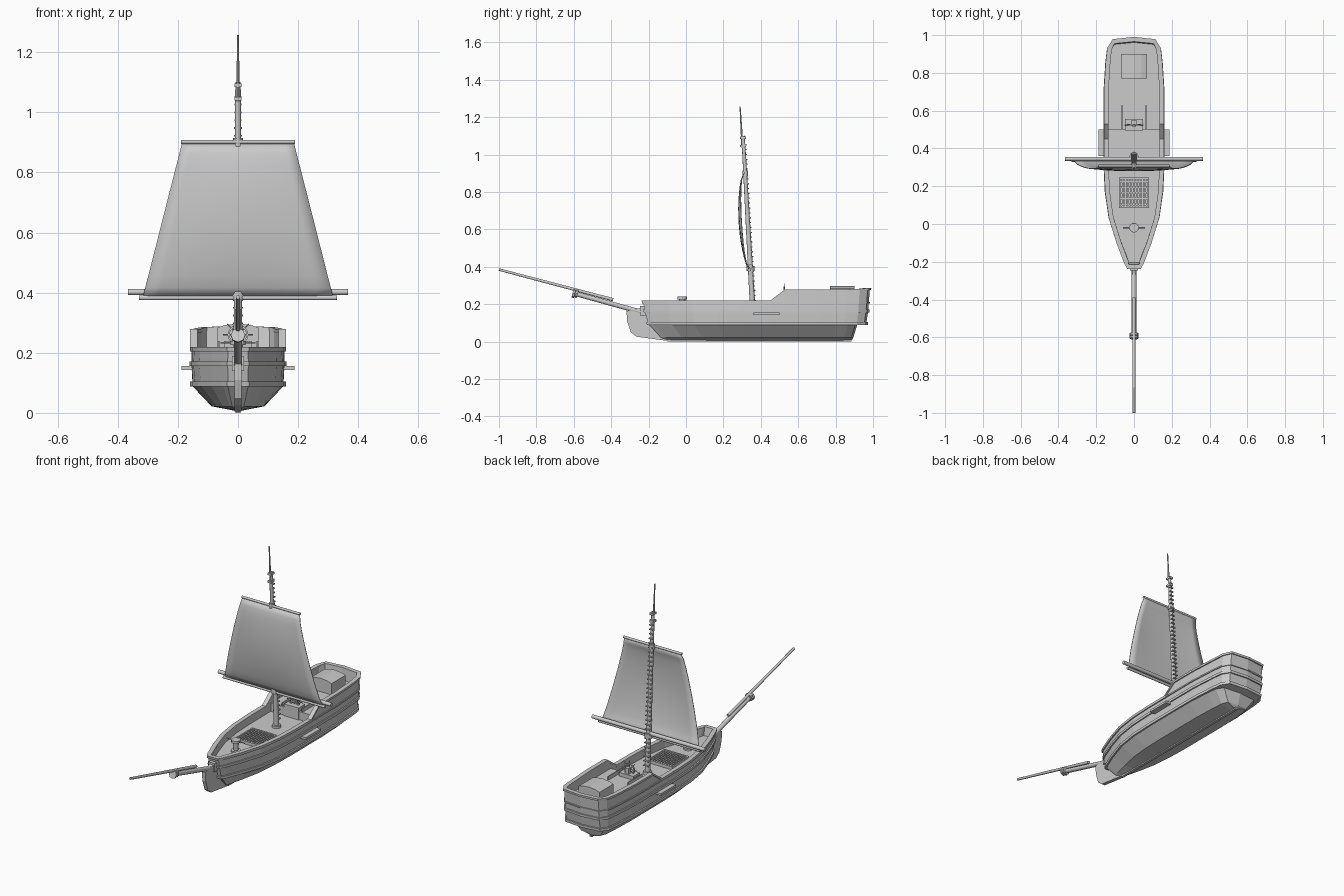
import bpy, bmesh, math
from mathutils import Vector

if "Cube" in bpy.data.objects:
    bpy.data.objects.remove(bpy.data.objects["Cube"])

HALF = [(.035, -.235), (.05, -.205), (.09, -.1), (.13, .03), (.15, .17), (.156, .3), (.157, .45),
        (.157, .53), (.157, .7), (.147, .86), (.139, .93), (.112, .975)]
PLAN = [Vector(p) for p in HALF] + [Vector((0, .987))] + [Vector((-x, y)) for x, y in reversed(HALF)]


def make(name, verts, faces, smooth=False):
    me = bpy.data.meshes.new(name)
    bm = bmesh.new()
    vs = [bm.verts.new(v) for v in verts]
    for f in faces:
        bm.faces.new([vs[i] for i in f])
    bmesh.ops.recalc_face_normals(bm, faces=bm.faces)
    bm.to_mesh(me)
    bm.free()
    ob = bpy.data.objects.new(name, me)
    bpy.context.collection.objects.link(ob)
    if smooth:
        bpy.ops.object.select_all(action='DESELECT')
        ob.select_set(True)
        bpy.context.view_layer.objects.active = ob
        bpy.ops.object.shade_smooth_by_angle(angle=math.radians(40))
    return ob


def loft(name, rings, cyclic=False, caps=True, smooth=False):
    n, m = len(rings[0]), len(rings)
    faces = [(k * n + i, k * n + (i + 1) % n, (k + 1) % m * n + (i + 1) % n, (k + 1) % m * n + i)
             for k in range(m if cyclic else m - 1) for i in range(n)]
    if caps and not cyclic:
        faces += [tuple(range(n)), tuple(range((m - 1) * n, m * n))]
    return make(name, [v for r in rings for v in r], faces, smooth)


def box(name, x0, x1, y0, y1, z0, z1):
    return loft(name, [[(x0, y0, z), (x1, y0, z), (x1, y1, z), (x0, y1, z)] for z in (z0, z1)])


def rod(name, a, b, r0, r1=None, n=10):
    a, b = Vector(a), Vector(b)
    q = (b - a).to_track_quat('Z', 'Y')
    ring = lambda c, r: [c + q @ Vector((r * math.cos(2 * math.pi * i / n), r * math.sin(2 * math.pi * i / n), 0))
                         for i in range(n)]
    return loft(name, [ring(a, r0), ring(b, r0 if r1 is None else r1)], smooth=True)


def extrude(name, profile, x):
    return loft(name, [[(s * x, y, z) for y, z in profile] for s in (-1, 1)])


def clamp(t):
    return max(0, min(1, t))


def sheer(y):
    return .215 + .06 * clamp((y - .45) / .075) + .008 * clamp((y - .9) / .08)


def ring(off, z):
    """Hull plan outline pushed out by off, at height z (number or function of y), with raked ends."""
    out = []
    for i, p in enumerate(PLAN):
        t = (PLAN[(i + 1) % len(PLAN)] - PLAN[i - 1]).normalized()
        h = z(p.y) if callable(z) else z
        q = p + Vector((t.y, -t.x)) * off
        y = q.y + .22 * (.22 - h) * clamp((.2 - p.y) / .43) - .1 * (.28 - h) * clamp((p.y - .7) / .3)
        out.append((q.x, y, h))
    return out


def bottom(s, y0, y1, z):
    """Underwater ring: plan scaled across and fitted between y0 and y1."""
    return [(p.x * s, y0 + (p.y + .235) / 1.222 * (y1 - y0), z) for p in PLAN]


# hull with bulwarks and main deck
loft("hull", [bottom(.03, -.10, .885, .006), bottom(.56, -.135, .895, .022), bottom(.96, -.195, .915, .088),
              ring(-.006, .092), ring(-.002, .16), ring(-.004, sheer),
              ring(-.02, sheer), ring(-.02, .17)])


# wales and cap rail
def band(name, out, lo, hi):
    loft(name, [ring(-.012, lo), ring(out, lo), ring(out, hi), ring(-.012, hi)], cyclic=True)


band("lower_wale", .003, .088, .104)
band("middle_wale", .005, .156, .171)
band("upper_wale", .003, .204, .212)
loft("cap_rail", [ring(-.022, lambda y: sheer(y) - .008), ring(.003, lambda y: sheer(y) - .008),
                  ring(.003, lambda y: sheer(y) + .004), ring(-.022, lambda y: sheer(y) + .004)], cyclic=True)

# raised quarter deck
deck = [(x, y) for x, y, z in ring(-.012, .22) if y > .51]
deck = [(.146, .5)] + deck + [(-.146, .5)]
loft("quarter_deck", [[(x, y, z) for x, y in deck] for z in (.165, .218)])

# keel and stem
box("keel", -.008, .008, -.1, .885, 0, .012)
extrude("stem", [(-.21, .175), (-.24, .18), (-.318, .163), (-.315, .11), (-.295, .05), (-.265, .026),
                 (-.1, .004), (-.08, .03), (-.17, .1)], .011)

# channel boards on both sides
for s in (-1, 1):
    x = sorted((s * .148, s * .188))
    box("channel_board", *x, .36, .5, .143, .156)
    x = sorted((s * .062, s * .067))
    box("deck_coaming", *x, .5, .63, .21, .24)

# aft cabin with arched roof
arch = [(-.068, .2), (.068, .2), (.068, .284), (.04, .293), (0, .297), (-.04, .293), (-.068, .284)]
loft("aft_cabin", [[(x, y, z) for x, z in arch] for y in (.77, .9)])

# helm box and wheel
box("helm_box", -.047, .047, .495, .555, .17, .24)
box("helm_post", -.012, .012, .53, .55, .23, .275)
C = Vector((0, .525, .26))
wheel = []
for i in range(16):
    a = math.tau * i / 16
    d = Vector((math.cos(a), 0, math.sin(a)))
    wheel.append([C + d * r + Vector((0, y, 0)) for r, y in ((.028, -.004), (.034, -.004), (.034, .004), (.028, .004))])
loft("wheel_rim", wheel, cyclic=True)
for i in range(4):
    a = math.pi * i / 4
    d = Vector((math.cos(a), 0, math.sin(a))) * .05
    rod("wheel_spoke", C - d, C + d, .0025, n=6)
rod("wheel_hub", C - Vector((0, .008, 0)), C + Vector((0, .02, 0)), .008)

# cargo grating
for s in (-1, 1):
    x = sorted((s * .072, s * .08))
    box("grating_side", *x, .085, .245, .168, .188)
    y = .165 + s * .076
    box("grating_end", -.078, .078, y - .005, y + .005, .168, .188)
for i in range(9):
    x = -.06 + i * .015
    box("grating_bar", x - .004, x + .004, .09, .24, .168, .185)
for i in range(5):
    y = .105 + i * .03
    box("grating_cross", -.075, .075, y - .004, y + .004, .168, .181)

# capstan
rod("capstan_base", (0, -.02, .168), (0, -.02, .18), .026, n=12)
rod("capstan_drum", (0, -.02, .18), (0, -.02, .226), .013, .017, n=12)
rod("capstan_head", (0, -.02, .226), (0, -.02, .24), .025, n=12)
rod("capstan_bar", (-.058, -.02, .233), (.058, -.02, .233), .003, n=6)
rod("capstan_bar", (0, -.042, .233), (0, .005, .233), .003, n=6)

# bowsprit, jib boom and cap
rod("bowsprit", (0, -.2, .147), (0, -.6, .258), .013)
rod("jib_boom", (0, -.39, .224), (0, -1, .385), .009, .007)
for y in (-.585, -.6):
    rod("bowsprit_cap", (0, y + .006, .256), (0, y - .006, .259), .024, n=8)
box("bowsprit_chock", -.02, .02, -.245, -.21, .14, .19)


# mast with rungs
def mast_y(z):
    return .357 - .052 * (z - .17) / .93


rod("mast", (0, mast_y(.16), .16), (0, mast_y(1.1), 1.1), .015, .009, n=12)
rod("mast_collar", (0, mast_y(.168), .168), (0, mast_y(.18), .185), .024, n=12)
for i in range(33):
    z = .22 + i * .026
    w = .017 - .005 * i / 32
    y = mast_y(z)
    box("mast_rung", -w, w, y + .004, y + w + .003, z - .003, z + .003)

# topmast and its brackets
rod("topmast", (0, .302, 1.035), (0, .289, 1.257), .006, .003, n=8)
for z in (1.045, 1.09):
    box("topmast_bracket", -.011, .011, .29, .322, z - .006, z + .006)

# sail: bulged sheet with a little thickness
NX, NZ = 12, 14
verts = []
for k in range(NZ + 1):
    t = k / NZ
    w = .318 + (.185 - .318) * t
    y = .34 - .03 * t - .042 * math.sin(math.pi * t) ** .6
    for i in range(NX + 1):
        u = 2 * i / NX - 1
        verts.append((u * w, y + .014 * u * u * math.sin(math.pi * t), .38 + .522 * t))
faces = [(k * (NX + 1) + i, k * (NX + 1) + i + 1, (k + 1) * (NX + 1) + i + 1, (k + 1) * (NX + 1) + i)
         for k in range(NZ) for i in range(NX)]
sail = make("sail", verts, faces, True)
mod = sail.modifiers.new("thickness", 'SOLIDIFY')
mod.thickness = .004
mod.offset = 0

# yards and their mast collars
rod("lower_yard", (-.366, .345, .402), (.366, .345, .402), .011)
rod("sail_foot_spar", (-.33, .337, .383), (.33, .337, .383), .008)
rod("upper_yard", (-.189, .307, .902), (.189, .307, .902), .007)
for z, r in ((.39, .022), (.9, .016)):
    rod("yard_collar", (0, mast_y(z), z - .014), (0, mast_y(z), z + .014), r)
